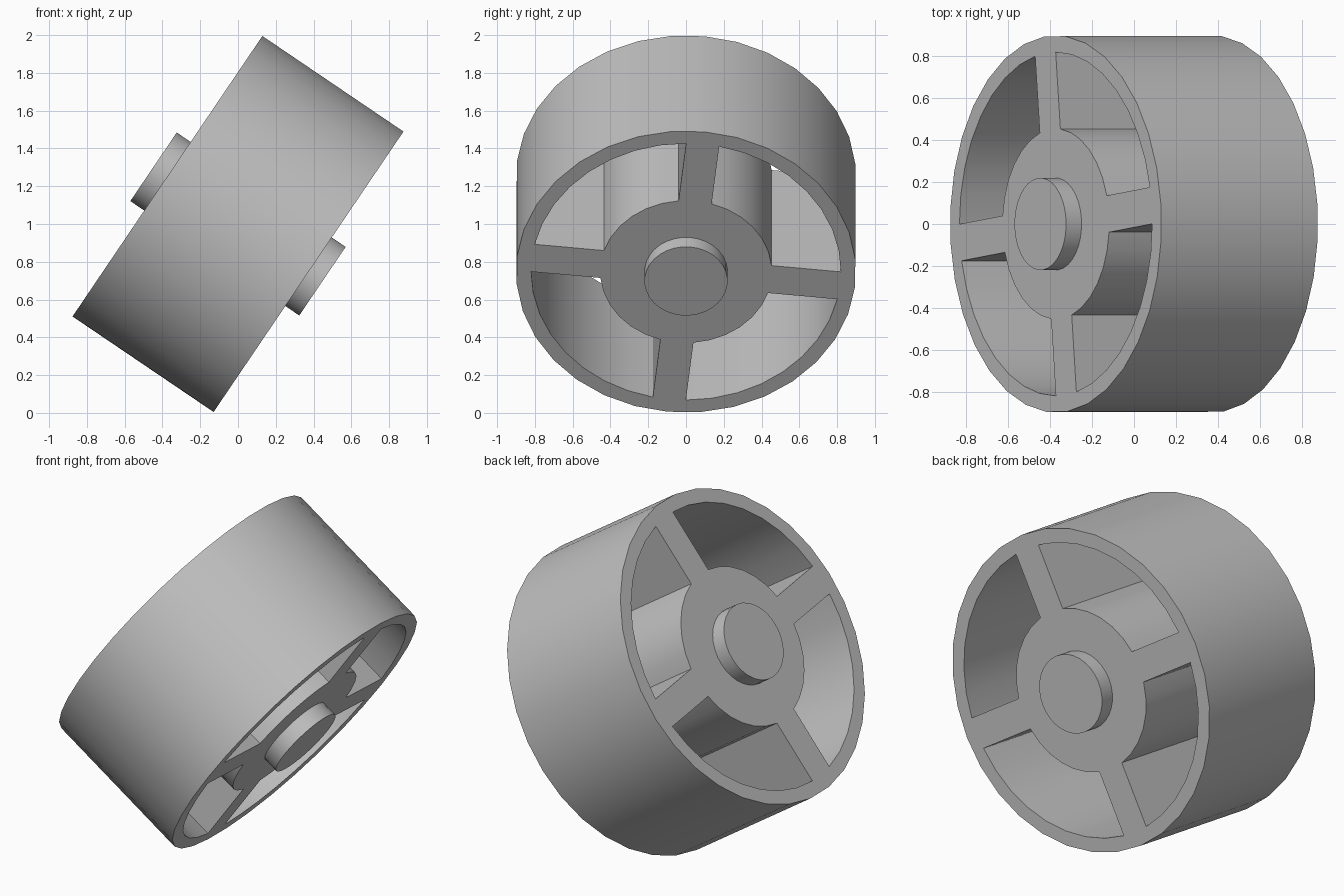
import bpy, bmesh, math

cube = bpy.data.objects.get("Cube")
if cube:
    bpy.data.objects.remove(cube)

SEGMENTS = 32
RIM_OUTER, RIM_INNER, HUB = 0.9, 0.82, 0.455
HALF_WIDTH = 0.451
SPOKE_HALF = 0.088
AXLE_RADIUS, AXLE_LENGTH = 0.22, 1.08
LEAN = math.radians(124.1)      # tilt of the wheel axis
TWIST = math.radians(-6.2)      # turn of the spokes about the axis
QUARTER = math.pi / 2

grey = bpy.data.materials.new("wheel grey")
grey.use_nodes = True
colour = (0.53, 0.53, 0.53, 1)
grey.diffuse_color = colour
grey.node_tree.nodes["Principled BSDF"].inputs["Base Color"].default_value = colour


def arc(radius, start, end, steps):
    """Points along an arc, both ends included."""
    angles = [start + (end - start) * i / steps for i in range(steps + 1)]
    return [(radius * math.cos(a), radius * math.sin(a)) for a in angles]


def pocket(start):
    """Outline of the opening between two neighbouring spokes."""
    outer = math.asin(SPOKE_HALF / RIM_INNER)
    inner = math.asin(SPOKE_HALF / HUB)
    return (arc(RIM_INNER, start + outer, start + QUARTER - outer, 8)
            + arc(HUB, start + QUARTER - inner, start + inner, 6))


def extrude_outlines(name, outlines, half_depth):
    """Solid plate from a closed outline with holes, tilted into place."""
    curve = bpy.data.curves.new(name + " profile", "CURVE")
    curve.dimensions = "2D"
    curve.fill_mode = "BOTH"
    curve.extrude = half_depth
    for points in outlines:
        spline = curve.splines.new("POLY")
        spline.points.add(len(points) - 1)
        for p, (x, y) in zip(spline.points, points):
            p.co = (x, y, 0, 1)
        spline.use_cyclic_u = True
    helper = bpy.data.objects.new(name + " profile", curve)
    bpy.context.collection.objects.link(helper)
    bpy.context.view_layer.update()
    graph = bpy.context.evaluated_depsgraph_get()
    mesh = bpy.data.meshes.new_from_object(helper.evaluated_get(graph))
    bpy.data.objects.remove(helper)

    # Weld caps to sides
    bm = bmesh.new()
    bm.from_mesh(mesh)
    bmesh.ops.remove_doubles(bm, verts=bm.verts, dist=0.0001)
    bmesh.ops.recalc_face_normals(bm, faces=bm.faces)
    bm.to_mesh(mesh)
    bm.free()
    mesh.materials.clear()
    mesh.materials.append(grey)

    obj = bpy.data.objects.new(name, mesh)
    bpy.context.collection.objects.link(obj)
    obj.location = (0, 0, 1)
    obj.rotation_euler = (0, LEAN, 0)
    bpy.ops.object.select_all(action="DESELECT")
    obj.select_set(True)
    bpy.context.view_layer.objects.active = obj
    bpy.ops.object.shade_smooth_by_angle(angle=math.radians(30))
    return obj


def circle(radius):
    return arc(radius, TWIST, TWIST + math.tau, SEGMENTS)[:-1]


# Wheel body: rim, hub and four spokes in one plate
pockets = [pocket(TWIST + k * QUARTER) for k in range(4)]
extrude_outlines("wheel", [circle(RIM_OUTER)] + pockets, HALF_WIDTH)

# Axle showing on both sides of the hub
extrude_outlines("axle", [circle(AXLE_RADIUS)], AXLE_LENGTH / 2)
